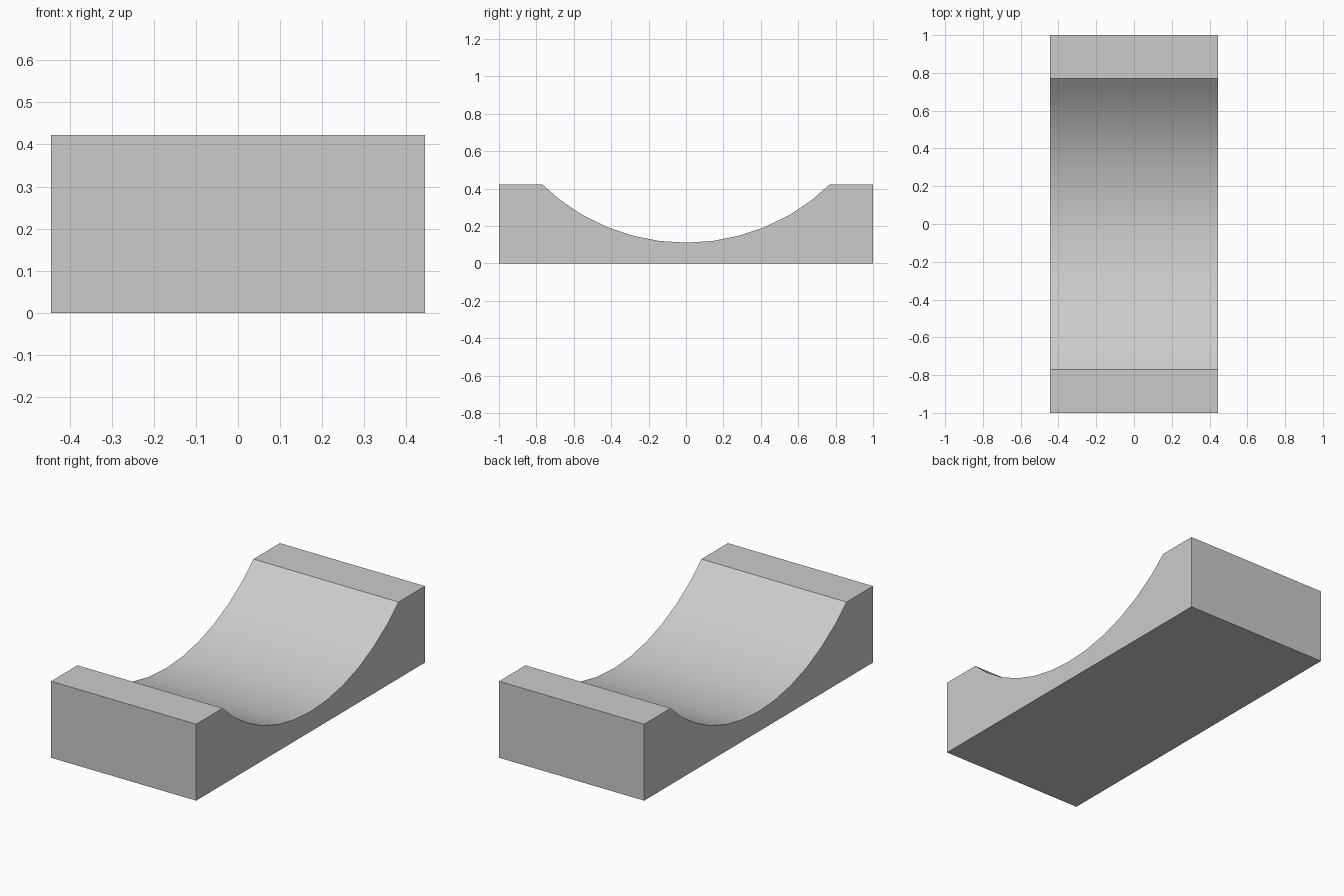
import bpy
import bmesh
from math import sin, cos, radians

if "Cube" in bpy.data.objects:
    bpy.data.objects.remove(bpy.data.objects["Cube"])

HALF_W, HALF_L, HEIGHT = 0.444, 1.0, 0.423
RADIUS, FLOOR, RIM = 1.106, 0.111, 0.769   # trough arc, its lowest point, its edge
STEP = 7.5                                 # degrees per arc segment

# Plain grey material
grey = bpy.data.materials.new("light_grey")
grey.use_nodes = True
colour = (0.6, 0.6, 0.6, 1)
grey.diffuse_color = colour
grey.node_tree.nodes["Principled BSDF"].inputs["Base Color"].default_value = colour

# Side profile: a block with a round trough sunk into its top
arc = [(RADIUS * sin(radians(i * STEP)),
        FLOOR + RADIUS * (1 - cos(radians(i * STEP)))) for i in range(-5, 6)]
profile = [(-HALF_L, 0), (-HALF_L, HEIGHT), (-RIM, HEIGHT), *arc,
           (RIM, HEIGHT), (HALF_L, HEIGHT), (HALF_L, 0)]

# Extrude the profile across the width
bm = bmesh.new()
side = bm.faces.new([bm.verts.new((-HALF_W, y, z)) for y, z in profile])
out = bmesh.ops.extrude_face_region(bm, geom=[side], use_keep_orig=True)
moved = [v for v in out["geom"] if isinstance(v, bmesh.types.BMVert)]
bmesh.ops.translate(bm, vec=(2 * HALF_W, 0, 0), verts=moved)
bmesh.ops.recalc_face_normals(bm, faces=bm.faces)

mesh = bpy.data.meshes.new("cradle_block")
bm.to_mesh(mesh)
bm.free()
mesh.materials.append(grey)
block = bpy.data.objects.new("cradle_block", mesh)
bpy.context.collection.objects.link(block)

# Smooth trough, sharp block edges
bpy.ops.object.select_all(action="DESELECT")
block.select_set(True)
bpy.context.view_layer.objects.active = block
bpy.ops.object.shade_smooth_by_angle(angle=radians(30))
